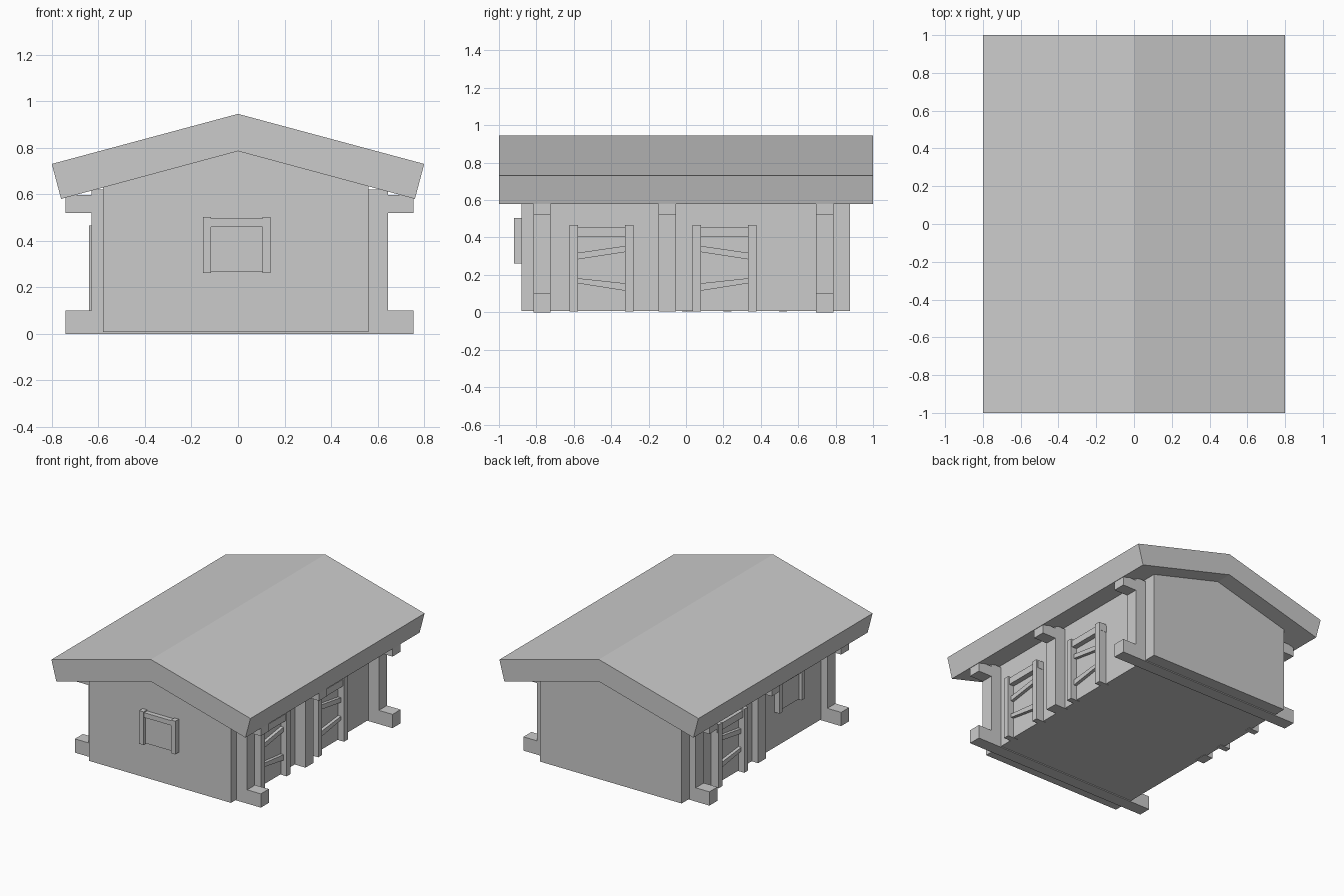
import bpy, bmesh

if "Cube" in bpy.data.objects:
    bpy.data.objects.remove(bpy.data.objects["Cube"])


def prism(name, pts, axis, a, b):
    """Extrude a profile along 'x' (pts are y,z) or along 'y' (pts are x,z)."""
    bm = bmesh.new()
    rings = []
    for d in (a, b):
        rings.append([bm.verts.new((d, p, q) if axis == 'x' else (p, d, q)) for p, q in pts])
    bm.faces.new(rings[0])
    bm.faces.new(rings[1])
    n = len(pts)
    for i in range(n):
        j = (i + 1) % n
        bm.faces.new((rings[0][i], rings[0][j], rings[1][j], rings[1][i]))
    bmesh.ops.recalc_face_normals(bm, faces=bm.faces)
    mesh = bpy.data.meshes.new(name)
    bm.to_mesh(mesh)
    bm.free()
    ob = bpy.data.objects.new(name, mesh)
    bpy.context.collection.objects.link(ob)
    return ob


def box(name, x0, x1, y0, y1, z0, z1):
    return prism(name, [(x0, z0), (x1, z0), (x1, z1), (x0, z1)], 'y', y0, y1)


def side_box(name, wall, s, depth, y0, y1, z0, z1):
    """Box standing out from a side wall by depth (s = outward sign)."""
    box(name, *sorted((wall - s * 0.02, wall + s * depth)), y0, y1, z0, z1)


# Roof slab and gabled walls
prism("roof", [(0, 0.945), (0.8, 0.73), (0.76, 0.58), (0, 0.785),
               (-0.76, 0.58), (-0.8, 0.73)], 'y', -1, 1)
prism("walls", [(-0.58, 0.007), (0.56, 0.007), (0.56, 0.645),
                (0, 0.795), (-0.58, 0.64)], 'y', -0.88, 0.878)

RIGHT, LEFT = (0.56, 1), (-0.58, -1)

# Cross beams with wall posts at each end
for tag, y in (("front", -0.77), ("back", 0.742)):
    for level, z0, z1 in (("floor", 0, 0.1), ("top", 0.52, 0.597)):
        box(f"{tag}_{level}_beam", -0.74, 0.755, y - 0.046, y + 0.046, z0, z1)
    box(f"{tag}_posts_right", 0.54, 0.645, y - 0.046, y + 0.046, 0.005, 0.62)
    box(f"{tag}_posts_left", -0.63, -0.56, y - 0.046, y + 0.046, 0.005, 0.62)

# Middle post and bracket on each side
for tag, y, x_post, x_tip, x_in in (("right", -0.1, 0.645, 0.755, 0.54),
                                    ("left", 0.025, -0.63, -0.74, -0.56)):
    box(f"middle_post_{tag}", *sorted((x_in, x_post)), y - 0.046, y + 0.046, 0.005, 0.62)
    box(f"middle_bracket_{tag}", *sorted((x_in, x_tip)), y - 0.046, y + 0.046, 0.52, 0.597)


def door(name, side, c, flip):
    wall, s = side
    for k in (-1, 1):
        yc = c + k * 0.148
        side_box(f"{name}_jamb", wall, s, 0.06, yc - 0.022, yc + 0.022, 0.004, 0.466)
    side_box(f"{name}_lintel", wall, s, 0.05, c - 0.172, c + 0.172, 0.405, 0.455)
    side_box(f"{name}_panel", wall, s, 0.012, c - 0.14, c + 0.14, 0.007, 0.42)
    # slanted battens
    for (l0, l1), (r0, r1) in (((0.283, 0.318), (0.322, 0.355)),
                               ((0.155, 0.182), (0.115, 0.155))):
        a, b = c - flip * 0.127, c + flip * 0.127
        prism(f"{name}_batten", [(a, l0), (b, r0), (b, r1), (a, l1)], 'x',
              wall, wall + s * 0.035)


door("right_front_door", RIGHT, -0.452, 1)
door("right_back_door", RIGHT, 0.206, -1)
door("left_door", LEFT, 0.37, 1)

# Shuttered windows: front parts use (offset0, offset1, z0, z1, depth)
WINDOW = (("post_a", -0.145, -0.11, 0.262, 0.503, 0.04),
          ("post_b", 0.11, 0.145, 0.262, 0.503, 0.04),
          ("lintel", -0.145, 0.145, 0.46, 0.495, 0.034),
          ("shutter", -0.12, 0.12, 0.267, 0.47, 0.018))
for part, a, b, z0, z1, d in WINDOW:
    box(f"front_window_{part}", a - 0.005, b - 0.005, -0.88 - d, -0.86, z0, z1)
    side_box(f"left_window_{part}", -0.58, -1, d, a - 0.335, b - 0.335, z0, z1)
